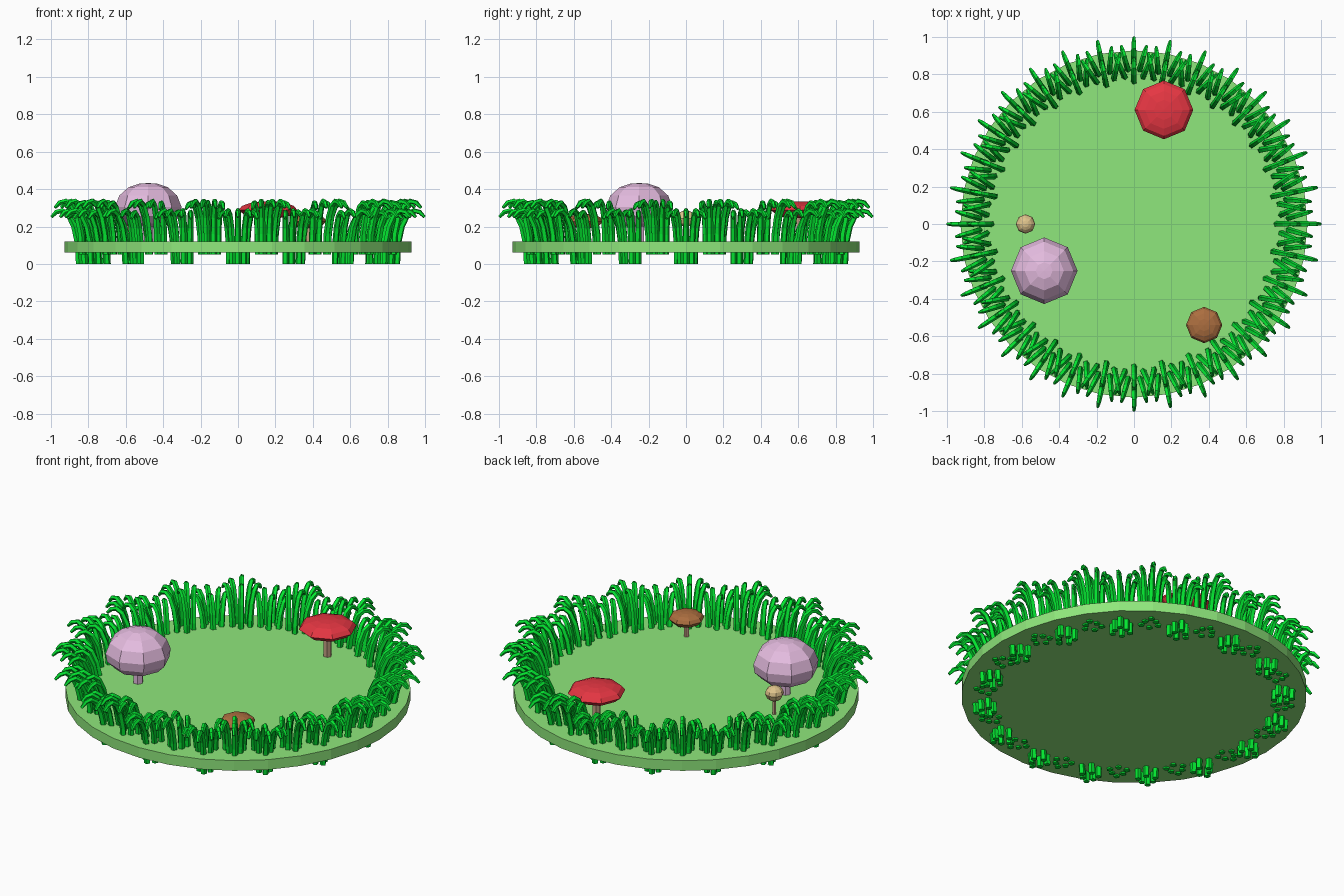
import bpy, bmesh, math
from mathutils import Vector

if "Cube" in bpy.data.objects:
    bpy.data.objects.remove(bpy.data.objects["Cube"])


def material(name, rgb):
    m = bpy.data.materials.new(name)
    m.diffuse_color = (*rgb, 1)
    m.use_nodes = True
    m.node_tree.nodes["Principled BSDF"].inputs["Base Color"].default_value = m.diffuse_color
    return m


MEADOW = material("meadow green", (0.275, 0.80, 0.20))
GRASS = material("grass green", (0.001, 0.78, 0.03))
RED = material("red", (0.86, 0.04, 0.06))
LILAC = material("lilac", (0.78, 0.50, 0.74))
BROWN = material("brown", (0.41, 0.155, 0.05))
TAN = material("tan", (0.74, 0.55, 0.26))
STEM = material("stem brown", (0.56, 0.35, 0.23))


def finish(bm, name, mat, loc=(0, 0, 0)):
    bmesh.ops.recalc_face_normals(bm, faces=bm.faces)
    me = bpy.data.meshes.new(name)
    bm.to_mesh(me)
    bm.free()
    me.materials.append(mat)
    ob = bpy.data.objects.new(name, me)
    ob.location = loc
    bpy.context.collection.objects.link(ob)
    return ob


def skin(bm, rings):
    """Join equal vertex rings into a closed tube."""
    rings = [[bm.verts.new(p) for p in ring] for ring in rings]
    n = len(rings[0])
    for a, b in zip(rings, rings[1:]):
        for i in range(n):
            j = (i + 1) % n
            bm.faces.new((a[i], a[j], b[j], b[i]))
    bm.faces.new(rings[0][::-1])
    bm.faces.new(rings[-1])


def lathe(name, profile, sides, mat, loc):
    bm = bmesh.new()
    skin(bm, [[(r * math.cos(math.tau * i / sides), r * math.sin(math.tau * i / sides), z)
               for i in range(sides)] for r, z in profile])
    return finish(bm, name, mat, loc)


# round meadow slab
lathe("meadow_disc", [(0.928, 0.06), (0.928, 0.12)], 32, MEADOW, (0, 0, 0))

# one blade of grass: (outward, height, thickness), bending over at the tip
BLADE = [(0, 0, 0.0175), (0.006, 0.11, 0.0175), (0.026, 0.20, 0.0165), (0.056, 0.262, 0.0155),
         (0.09, 0.285, 0.0145), (0.122, 0.277, 0.013), (0.148, 0.25, 0.008)]
# blades in a tuft: (outward, sideways, height scale, reach scale, fan angle)
TUFT = [(0.850, 0.0, 1.0, 1.0, 0),
        (0.820, 0.030, 1.0, 0.92, 16), (0.820, -0.030, 1.0, 0.92, -16),
        (0.780, 0.046, 0.97, 0.95, 24), (0.780, -0.046, 0.97, 0.95, -24),
        (0.755, 0.0, 0.98, 0.9, 0)]
SIDES = 5


def add_blade(bm, r, t, hs, rs, fan):
    a = math.radians(fan)
    out, side = Vector((math.cos(a), math.sin(a), 0)), Vector((-math.sin(a), math.cos(a), 0))
    path = [Vector((r, t, 0)) + out * (o * rs) + Vector((0, 0, z * hs)) for o, z, _ in BLADE]
    rings = []
    for i, p in enumerate(path):
        tan = path[min(i + 1, len(path) - 1)] - path[max(i - 1, 0)]
        if i == 0:
            tan = Vector((0, 0, 1))
        up = tan.normalized().cross(side)
        w = BLADE[i][2]
        rings.append([p + side * (w * math.cos(math.tau * k / SIDES))
                      + up * (w * math.sin(math.tau * k / SIDES)) for k in range(SIDES)])
    skin(bm, rings)


# ring of 32 tufts, every second one raised
bm = bmesh.new()
for blade in TUFT:
    add_blade(bm, *blade)
first = finish(bm, "grass_tuft", GRASS)
for k in range(32):
    ob = first if k == 0 else bpy.data.objects.new("grass_tuft", first.data)
    if k:
        bpy.context.collection.objects.link(ob)
    ob.rotation_euler.z = math.tau * k / 32
    ob.location.z = 0.0505 if k % 2 else 0.0


# mushrooms: low-poly cap on a thin stem
def mushroom(name, x, y, cap, stem_r, cap_mat, stem_mat):
    lathe(name + "_cap", cap, 8, cap_mat, (x, y, 0))
    lathe(name + "_stem", [(stem_r, 0.11), (stem_r, cap[0][1] + 0.02)], 6, stem_mat, (x, y, 0))


def squashed(radius, z, half_height):
    """Profile of a flattened ball."""
    angles = [math.radians(d) for d in (-67, -40, 0, 28, 50, 70, 89)]
    return [(radius * math.cos(a), z + half_height * math.sin(a)) for a in angles]


mushroom("lilac_mushroom", -0.48, -0.25,
         [(0.06, 0.20), (0.13, 0.215), (0.17, 0.255), (0.178, 0.305), (0.155, 0.365),
          (0.105, 0.41), (0.045, 0.43), (0.002, 0.432)], 0.028, LILAC, LILAC)
mushroom("red_mushroom", 0.16, 0.61, squashed(0.157, 0.288, 0.047), 0.023, RED, STEM)
mushroom("brown_mushroom", 0.375, -0.54, squashed(0.097, 0.228, 0.039), 0.015, BROWN, STEM)
mushroom("tan_mushroom", -0.58, 0.0, squashed(0.052, 0.243, 0.043), 0.010, TAN, STEM)
